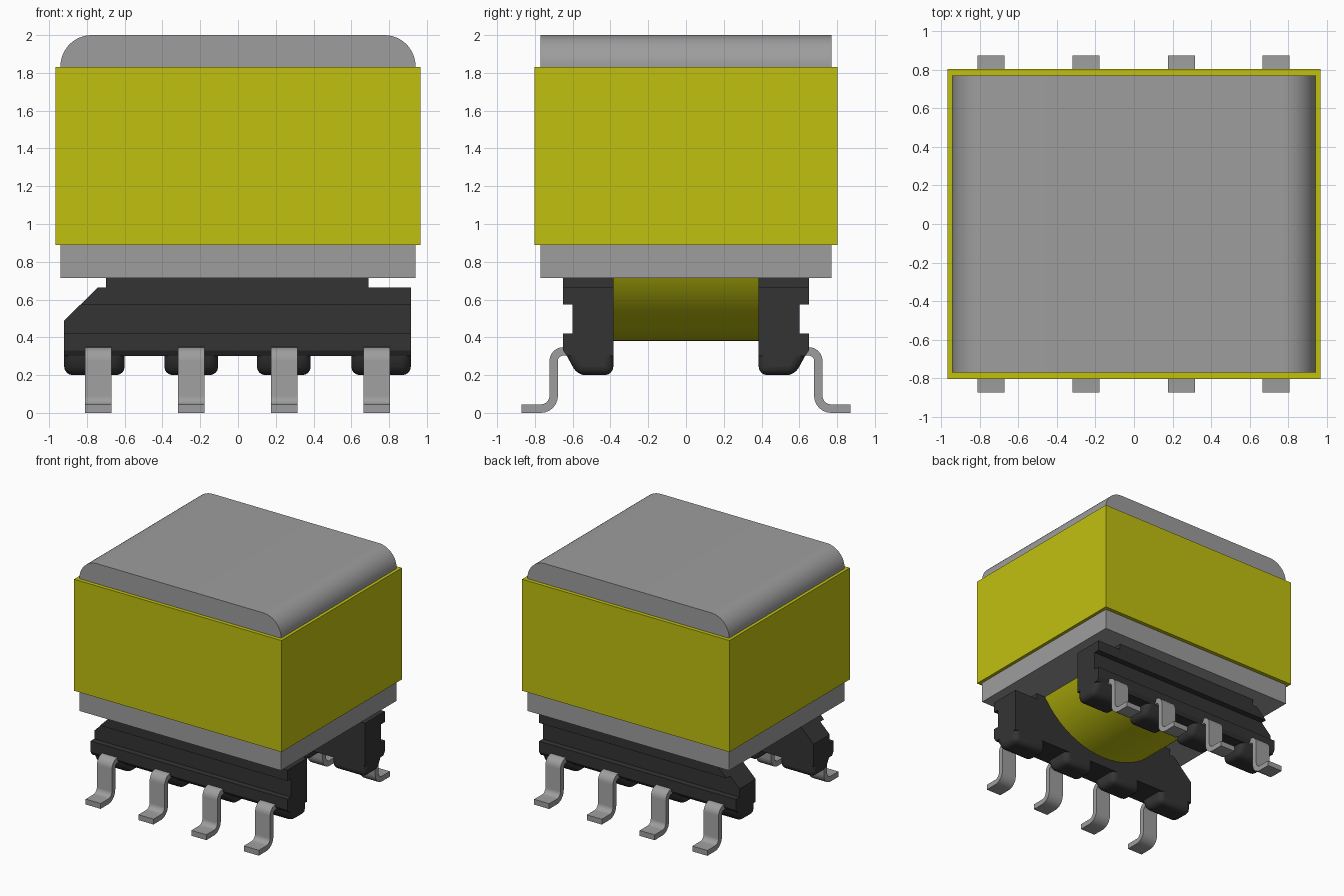
import bpy, bmesh, math
from mathutils import Vector

old = bpy.data.objects.get("Cube")
if old:
    bpy.data.objects.remove(old, do_unlink=True)


def material(name, rgb):
    m = bpy.data.materials.new(name)
    m.use_nodes = True
    m.diffuse_color = (*rgb, 1)
    m.node_tree.nodes["Principled BSDF"].inputs["Base Color"].default_value = (*rgb, 1)
    return m


GREY = material("grey", (0.34, 0.34, 0.34))
YELLOW = material("tape_yellow", (0.53, 0.53, 0.005))
BLACK = material("black_plastic", (0.034, 0.034, 0.034))


def prism(name, pts, lo, hi, axis, mat, smooth=False, cut=None, bevel=0):
    """Extrude a 2D profile from lo to hi along x (profile y, z) or y (profile x, z)."""
    bm = bmesh.new()

    def place(a, b, t):
        return (t, a, b) if axis == "x" else (a, t, b)

    face = bm.faces.new([bm.verts.new(place(a, b, lo)) for a, b in pts])
    ext = bmesh.ops.extrude_face_region(bm, geom=[face])
    moved = [v for v in ext["geom"] if isinstance(v, bmesh.types.BMVert)]
    bmesh.ops.translate(bm, verts=moved, vec=place(0, 0, hi - lo))
    if cut:
        point, normal = cut
        geom = bm.verts[:] + bm.edges[:] + bm.faces[:]
        res = bmesh.ops.bisect_plane(bm, geom=geom, plane_co=point, plane_no=normal, clear_outer=True)
        edges = [e for e in res["geom_cut"] if isinstance(e, bmesh.types.BMEdge)]
        bmesh.ops.contextual_create(bm, geom=edges)
    bmesh.ops.recalc_face_normals(bm, faces=bm.faces[:])
    mesh = bpy.data.meshes.new(name)
    bm.to_mesh(mesh)
    bm.free()
    mesh.materials.append(mat)
    ob = bpy.data.objects.new(name, mesh)
    bpy.context.collection.objects.link(ob)
    if bevel:
        mod = ob.modifiers.new("rounding", "BEVEL")
        mod.width, mod.segments = bevel, 4
    if smooth:
        bpy.ops.object.select_all(action="DESELECT")
        ob.select_set(True)
        bpy.context.view_layer.objects.active = ob
        bpy.ops.object.shade_smooth_by_angle(angle=math.radians(35))
    return ob


def arc(cx, cz, r, start, end, n):
    return [(cx + r * math.cos(math.radians(start + (end - start) * i / n)),
             cz + r * math.sin(math.radians(start + (end - start) * i / n)))
            for i in range(n + 1)]


def box(x0, x1, z0, z1):
    return [(x0, z0), (x1, z0), (x1, z1), (x0, z1)]


# Core block with rounded upper edges, and the tape around it
r = 0.165
core = [(-0.94, 0.715), (0.94, 0.715)]
core += arc(0.94 - r, 2 - r, r, 0, 90, 12) + arc(r - 0.94, 2 - r, r, 90, 180, 12)
prism("core", core, -0.77, 0.77, "y", GREY, smooth=True)
prism("tape_band", box(-0.967, 0.967, 0.89, 1.83), -0.802, 0.802, "y", YELLOW)

# Winding protruding below the core
prism("winding", arc(0, 1.1, 0.72, 0, 360, 64)[:-1], -0.386, 0.386, "y", YELLOW, smooth=True)

# Side rails, feet and pins, built for the front and the back
RAIL = [(0.385, 0.3), (0.385, 0.665), (0.65, 0.665), (0.65, 0.575), (0.6, 0.575),
        (0.6, 0.42), (0.65, 0.42), (0.65, 0.33), (0.63, 0.3)]
FOOT = [(0.385, 0.2), (0.385, 0.38), (0.63, 0.38), (0.63, 0.3), (0.575, 0.2)]
FEET = [(-0.92, -0.6), (-0.39, -0.105), (0.1, 0.385), (0.6, 0.915)]
PIN_X = [-0.74, -0.248, 0.245, 0.735]

# Gull-wing strip: bends share a centre on both faces
t = 0.045
outer = arc(0.65, 0.28, 0.073, 90, 0, 6) + arc(0.768, 0.095, 0.045, 180, 270, 6) + [(0.872, 0.05)]
inner = arc(0.65, 0.28, 0.073 - t, 90, 0, 6) + arc(0.768, 0.095, 0.09, 180, 270, 6) + [(0.872, 0.005)]
strip = [(0.58, 0.353)] + outer + inner[::-1] + [(0.58, 0.353 - t)]
strip = [(y, max(0, z - 0.005)) for y, z in strip]

chamfer = ((-0.92, 0, 0.49), Vector((-0.175, 0, 0.18)).normalized())
for side, s in (("front", -1), ("back", 1)):
    def mirrored(pts):
        return [(s * y, z) for y, z in pts]

    rail = prism(side + "_rail", mirrored(RAIL), -0.92, 0.915, "x", BLACK, cut=chamfer)
    prism(side + "_rail_top", mirrored(box(0.385, 0.65, 0.655, 0.716)), -0.7, 0.69, "x", BLACK)
    for i, (a, b) in enumerate(FEET):
        prism(f"{side}_foot_{i + 1}", mirrored(FOOT), a, b, "x", BLACK, smooth=True, bevel=0.045)
    for i, x in enumerate(PIN_X):
        prism(f"{side}_pin_{i + 1}", mirrored(strip), x - 0.07, x + 0.07, "x", GREY, smooth=True)
